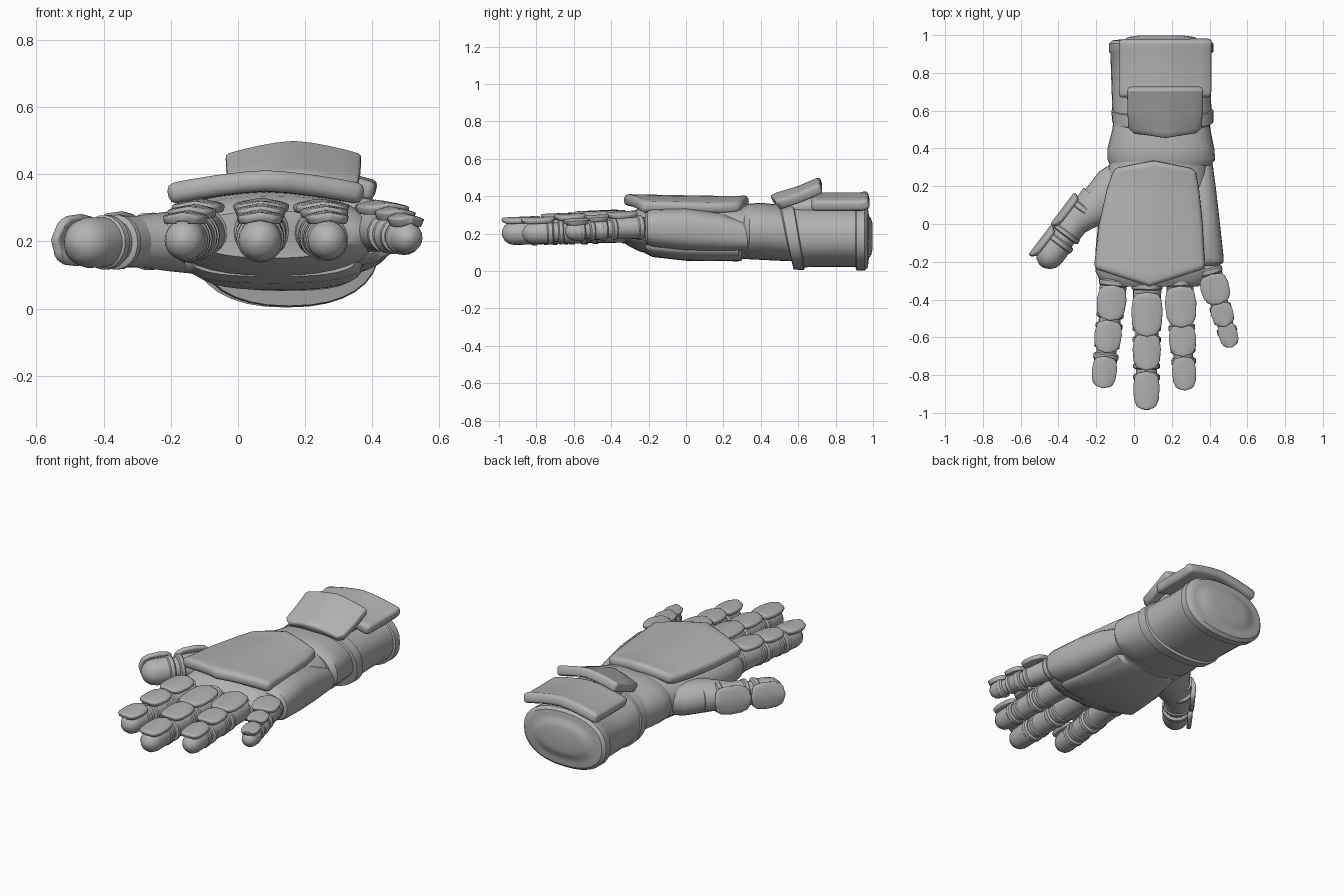
import bpy, bmesh, math
from mathutils import Vector, Matrix

grey = bpy.data.materials.new("armour grey")
grey.diffuse_color = (0.45, 0.45, 0.45, 1)


def finish(name, bm, angle=35):
    bmesh.ops.recalc_face_normals(bm, faces=bm.faces)
    me = bpy.data.meshes.new(name)
    bm.to_mesh(me)
    bm.free()
    me.materials.append(grey)
    ob = bpy.data.objects.new(name, me)
    bpy.context.collection.objects.link(ob)
    bpy.ops.object.select_all(action='DESELECT')
    bpy.context.view_layer.objects.active = ob
    ob.select_set(True)
    bpy.ops.object.shade_smooth_by_angle(angle=math.radians(angle))
    return ob


def loft(name, rows, mat=Matrix(), n=32, power=2.3):
    """Closed tube along y; rows are (y, x min, x max, z min, z max, lean)."""
    bm = bmesh.new()
    rings = []
    for y, x0, x1, z0, z1, lean in rows:
        ring = []
        for i in range(n):
            a = 2 * math.pi * i / n
            c, s = math.cos(a), math.sin(a)
            u = math.copysign(abs(c) ** (2 / power), c)
            w = math.copysign(abs(s) ** (2 / power), s)
            p = Vector(((x0 + x1) / 2 + u * (x1 - x0) / 2, y + lean * w,
                        (z0 + z1) / 2 + w * (z1 - z0) / 2))
            ring.append(bm.verts.new(mat @ p))
        rings.append(ring)
    for a, b in zip(rings, rings[1:]):
        for i in range(n):
            bm.faces.new((a[i], a[(i + 1) % n], b[(i + 1) % n], b[i]))
    bm.faces.new(rings[0])
    bm.faces.new(rings[-1])
    return finish(name, bm)


def plate(name, rows, thick, crown, mat=Matrix(), bevel=0.018, cols=8):
    """Bowed, bevelled armour plate; rows are (y, x min, x max, z, chevron)."""
    bm = bmesh.new()
    grid = []
    for y, x0, x1, z, chev in rows:
        line = []
        for i in range(cols + 1):
            t = 2 * i / cols - 1
            p = Vector((x0 + (x1 - x0) * (t + 1) / 2, y + chev * (1 - abs(t)),
                        z + crown * (1 - abs(t) ** 1.5)))
            line.append(bm.verts.new(mat @ p))
        grid.append(line)
    for a, b in zip(grid, grid[1:]):
        for i in range(cols):
            bm.faces.new((a[i], a[i + 1], b[i + 1], b[i]))
    ob = finish(name, bm, 40)
    if ob.data.polygons[0].normal.dot(mat.to_3x3() @ Vector((0, 0, 1))) < 0:
        ob.data.flip_normals()
    s = ob.modifiers.new("thickness", 'SOLIDIFY')
    s.thickness, s.offset = thick, -1
    b = ob.modifiers.new("soft edge", 'BEVEL')
    b.width, b.segments, b.limit_method = bevel, 2, 'ANGLE'
    b.angle_limit = math.radians(50)
    return ob


def frame(start, end, up):
    """Local frame with y running from start to end and z towards up."""
    y = (Vector(end) - Vector(start)).normalized()
    x = y.cross(Vector(up)).normalized()
    m = Matrix((x, y, x.cross(y))).transposed().to_4x4()
    m.translation = Vector(start)
    return m


def round_rows(profile):
    return [(d, -r, r, -r, r, 0) for d, r in profile]


def digit(name, start, end, up, r0, r1, cuts, plates, lift):
    """Jointed finger: inner core, ringed segments, domed tip, top plates."""
    m = frame(start, end, up)
    length = (Vector(end) - Vector(start)).length
    rad = lambda d: r0 + (r1 - r0) * d / length
    loft(name + "_core", round_rows([(-0.06, r0 * 0.85), (length * 0.9, r1 * 0.8)]),
         m, 20, 2)
    for k, (a, b) in enumerate(zip(cuts, cuts[1:])):
        a, b = a * length + 0.012, b * length - 0.012
        ra, rb = rad(a), rad(b)
        prof = [(a, ra * 0.86), (a + 0.008, ra), (a + 0.03, ra), (a + 0.036, ra * 0.92)]
        if k < len(cuts) - 2:
            prof += [(b - 0.03, rb * 0.92), (b - 0.024, rb), (b - 0.006, rb), (b, rb * 0.85)]
        else:
            e = length
            prof += [(e - r1 * 1.0, r1 * 0.97), (e - r1 * 0.55, r1 * 0.86),
                     (e - r1 * 0.2, r1 * 0.58), (e - r1 * 0.03, r1 * 0.22), (e, 0.004)]
        loft(f"{name}_segment_{k + 1}", round_rows(prof), m, 20, 2)
    for k, (c, l, w) in enumerate(plates):
        h = lift[k]
        rows = [(c + l * f, -w * g, w * g, h, ch) for f, g, ch in
                ((-0.5, 0.68, -0.008), (-0.38, 0.9, -0.004), (-0.1, 1, 0),
                 (0.25, 0.94, 0), (0.42, 0.78, 0.004), (0.5, 0.55, 0.008))]
        plate(f"{name}_plate_{k + 1}", rows, 0.026, 0.014, m, 0.008, 6)


# Forearm cuff with raised rims and domed end cap
cuff = [(0.53, -0.10, 0.40, 0.05, 0.35, -0.035), (0.54, -0.115, 0.42, 0.008, 0.365, -0.035),
        (0.60, -0.12, 0.42, 0.005, 0.365, -0.03), (0.605, -0.115, 0.41, 0.02, 0.355, -0.03),
        (0.75, -0.12, 0.405, 0.022, 0.35, 0), (0.905, -0.125, 0.41, 0.022, 0.35, 0),
        (0.912, -0.132, 0.42, 0.003, 0.355, 0), (0.955, -0.132, 0.42, 0.003, 0.355, 0),
        (0.972, -0.115, 0.40, 0.02, 0.34, 0), (0.976, -0.08, 0.37, 0.05, 0.315, 0),
        (0.978, -0.05, 0.34, 0.07, 0.295, 0), (0.99, -0.03, 0.32, 0.085, 0.28, 0),
        (0.998, 0.03, 0.26, 0.12, 0.25, 0)]
loft("forearm_cuff", cuff, power=2.3)

# Wrist and hand body
loft("wrist", [(0.62, -0.10, 0.39, 0.05, 0.345, 0), (0.50, -0.115, 0.405, 0.055, 0.355, 0),
               (0.40, -0.14, 0.425, 0.06, 0.365, 0), (0.34, -0.14, 0.43, 0.062, 0.36, 0),
               (0.31, -0.125, 0.405, 0.07, 0.35, 0)])
loft("hand_body", [(0.36, -0.12, 0.39, 0.065, 0.355, 0), (0.2, -0.16, 0.39, 0.062, 0.36, 0),
                   (0.0, -0.19, 0.40, 0.065, 0.36, 0), (-0.15, -0.205, 0.41, 0.08, 0.35, 0),
                   (-0.25, -0.205, 0.41, 0.105, 0.335, 0), (-0.30, -0.18, 0.39, 0.13, 0.315, 0),
                   (-0.33, -0.14, 0.34, 0.15, 0.29, 0)])
loft("palm_pad", [(0.30, -0.04, 0.33, 0.058, 0.2, 0), (0.28, -0.07, 0.36, 0.052, 0.2, 0),
                  (0.0, -0.13, 0.37, 0.055, 0.2, 0), (-0.18, -0.16, 0.37, 0.075, 0.2, 0),
                  (-0.22, -0.14, 0.35, 0.095, 0.2, 0)], power=2.6)

# Guard along the little-finger side
loft("side_guard", [(0.345, 0.25, 0.395, 0.13, 0.24, 0), (0.33, 0.22, 0.415, 0.11, 0.26, 0),
                    (0.18, 0.2, 0.435, 0.105, 0.31, 0), (0.0, 0.2, 0.455, 0.11, 0.335, 0),
                    (-0.18, 0.2, 0.475, 0.13, 0.33, 0), (-0.205, 0.22, 0.472, 0.14, 0.32, 0),
                    (-0.22, 0.25, 0.45, 0.16, 0.30, 0)], power=2.6)

# Large plate on the back of the hand
plate("hand_plate", [(-0.235, -0.215, 0.38, 0.372, -0.095), (-0.20, -0.213, 0.378, 0.37, -0.07),
                     (0.0, -0.19, 0.368, 0.365, 0), (0.18, -0.15, 0.35, 0.362, 0),
                     (0.27, -0.12, 0.335, 0.362, 0.02), (0.295, -0.10, 0.31, 0.368, 0.035)],
      0.062, 0.04, bevel=0.022)

# Two overlapping plates on the cuff
plate("cuff_rear_plate", [(0.67, -0.085, 0.41, 0.375, 0), (0.71, -0.085, 0.415, 0.375, 0),
                          (0.93, -0.085, 0.415, 0.375, 0), (0.97, -0.085, 0.42, 0.385, 0)],
      0.06, 0.045, bevel=0.018)
plate("cuff_front_plate", [(0.475, 0.0, 0.33, 0.365, -0.025), (0.505, -0.035, 0.362, 0.38, -0.02),
                           (0.60, -0.038, 0.368, 0.415, 0), (0.70, -0.04, 0.37, 0.458, 0),
                           (0.715, -0.04, 0.37, 0.463, 0)], 0.055, 0.04, bevel=0.018)
loft("cuff_plate_mount", [(0.50, 0.04, 0.28, 0.28, 0.375, 0), (0.60, 0.02, 0.31, 0.28, 0.40, 0),
                          (0.72, 0.02, 0.31, 0.28, 0.41, 0)])

# Four fingers: start, end, radii, segment cuts, plates as (distance, length, half width)
Z = (0, 0, 1)
digit("index_finger", (-0.105, -0.28, 0.225), (-0.165, -0.855, 0.2), Z, 0.078, 0.062,
      (0, 0.4, 0.68, 1), [(0.135, 0.175, 0.08), (0.315, 0.16, 0.074), (0.505, 0.155, 0.068)],
      (0.09, 0.082, 0.072))
digit("middle_finger", (0.07, -0.30, 0.23), (0.065, -0.985, 0.2), Z, 0.082, 0.066,
      (0, 0.41, 0.7, 1), [(0.175, 0.22, 0.085), (0.375, 0.18, 0.077), (0.58, 0.19, 0.072)],
      (0.088, 0.082, 0.072))
digit("ring_finger", (0.24, -0.28, 0.225), (0.27, -0.875, 0.2), Z, 0.078, 0.06,
      (0, 0.4, 0.7, 1), [(0.155, 0.205, 0.085), (0.335, 0.155, 0.074), (0.51, 0.165, 0.066)],
      (0.09, 0.082, 0.072))
digit("little_finger", (0.395, -0.22, 0.235), (0.515, -0.645, 0.208), Z, 0.066, 0.05,
      (0, 0.46, 0.74, 1), [(0.125, 0.15, 0.078), (0.265, 0.115, 0.06), (0.38, 0.12, 0.052)],
      (0.078, 0.068, 0.056))

# Thumb root, flaring out of the hand, then the jointed thumb
out = (-0.78, 0.62, 0.1)
root = frame((0.0, 0.28, 0.2), (-0.33, -0.01, 0.2), Z)
loft("thumb_root", [(0.0, -0.1, 0.1, -0.08, 0.09, 0), (0.14, -0.14, 0.12, -0.10, 0.095, 0),
                    (0.27, -0.115, 0.095, -0.09, 0.09, 0), (0.36, -0.085, 0.08, -0.08, 0.08, 0),
                    (0.42, -0.07, 0.07, -0.07, 0.07, 0)], root, power=2.1)
digit("thumb", (-0.245, 0.1, 0.2), (-0.49, -0.225, 0.195), out, 0.086, 0.078,
      (0, 0.53, 1), [(0.095, 0.195, 0.085), (0.3, 0.18, 0.08)], (0.085, 0.08))
